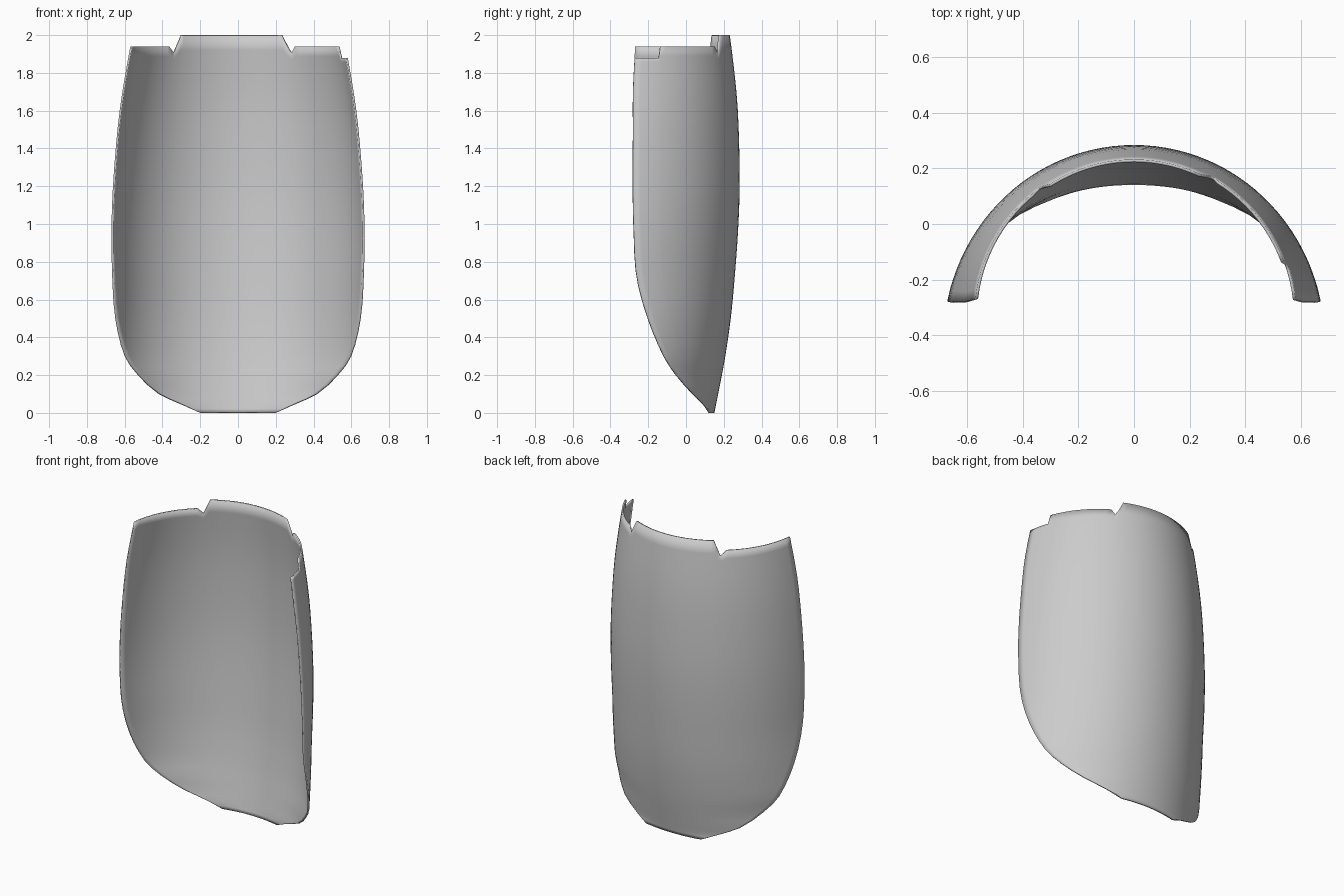
import bpy, math

if "Cube" in bpy.data.objects:
    bpy.data.objects.remove(bpy.data.objects["Cube"])

# Profile keys: height, half width at the side edge, y of the side edge, y of the spine
KEYS = [
    (0.00, 0.20, 0.130, 0.150),
    (0.04, 0.29, 0.100, 0.158),
    (0.10, 0.42, 0.040, 0.170),
    (0.20, 0.53, -0.050, 0.190),
    (0.30, 0.60, -0.115, 0.208),
    (0.50, 0.65, -0.200, 0.237),
    (0.72, 0.666, -0.260, 0.258),
    (0.97, 0.670, -0.276, 0.276),
    (1.20, 0.662, -0.281, 0.284),
    (1.50, 0.638, -0.280, 0.279),
    (1.70, 0.612, -0.280, 0.267),
    (1.94, 0.570, -0.268, 0.240),
    (2.00, 0.558, -0.266, 0.232),
]


def profile(z):
    """Smooth interpolation of the profile keys."""
    n = len(KEYS)
    i = max(j for j in range(n - 1) if KEYS[j][0] <= z + 1e-9)
    a, b = KEYS[i], KEYS[i + 1]
    p, q = KEYS[max(i - 1, 0)], KEYS[min(i + 2, n - 1)]
    h = b[0] - a[0]
    s = (z - a[0]) / h
    out = []
    for k in (1, 2, 3):
        m0 = (b[k] - p[k]) / (b[0] - p[0]) * h
        m1 = (q[k] - a[k]) / (q[0] - a[0]) * h
        out.append((2*s**3 - 3*s**2 + 1)*a[k] + (s**3 - 2*s**2 + s)*m0
                   + (3*s**2 - 2*s**3)*b[k] + (s**3 - s**2)*m1)
    return out


def point(t, z):
    """Point on the shell: t runs -1..1 along the circular arc at height z."""
    w, ye, ya = profile(z)
    d = ya - ye
    r = (w*w + d*d) / (2*d)
    ang = t * math.atan2(w, r - d)
    return (r*math.sin(ang), ya - r + r*math.cos(ang), z)


# Top rim outline: raised centre tab, shoulders, small corner notch on one side
RIM = [(-1, 1.94), (-0.48, 1.94), (-0.435, 1.905), (-0.391, 2.0), (0.296, 2.0),
       (0.336, 1.93), (0.355, 1.905), (0.385, 1.94), (0.835, 1.94),
       (0.845, 1.88), (1, 1.88)]


def rim(t):
    for (t0, z0), (t1, z1) in zip(RIM, RIM[1:]):
        if t <= t1 + 1e-9:
            return z0 + (z1 - z0)*(t - t0)/(t1 - t0)
    return RIM[-1][1]


cols = {round(p[0], 4) for p in RIM}
for i in range(49):
    t = -1 + i/24
    if all(abs(t - c) > 0.015 for c in [p[0] for p in RIM]):
        cols.add(round(t, 4))
cols = sorted(cols)
rows = [0, 0.02, 0.04, 0.07, 0.10, 0.15, 0.20, 0.25, 0.30, 0.36, 0.43]
rows += [0.5 + 0.085*i for i in range(16)] + [1.84]

# Shell surface: rows at fixed heights, then two rows following the rim
verts = [point(t, z) for z in rows for t in cols]
for f in (0.5, 1.0):
    verts += [point(t, 1.84 + (rim(t) - 1.84)*f) for t in cols]
n = len(cols)
faces = [(r*n + c + 1, r*n + c, (r+1)*n + c, (r+1)*n + c + 1)
         for r in range(len(rows) + 1) for c in range(n - 1)]
mesh = bpy.data.meshes.new("curved_shell")
mesh.from_pydata(verts, [], faces)
mesh.update()
shell = bpy.data.objects.new("curved_shell", mesh)
bpy.context.collection.objects.link(shell)
mesh.polygons.foreach_set("use_smooth", [True]*len(mesh.polygons))

# Thin wall grown towards the hollow side
wall = shell.modifiers.new("wall", 'SOLIDIFY')
wall.thickness = 0.01
wall.offset = -1
